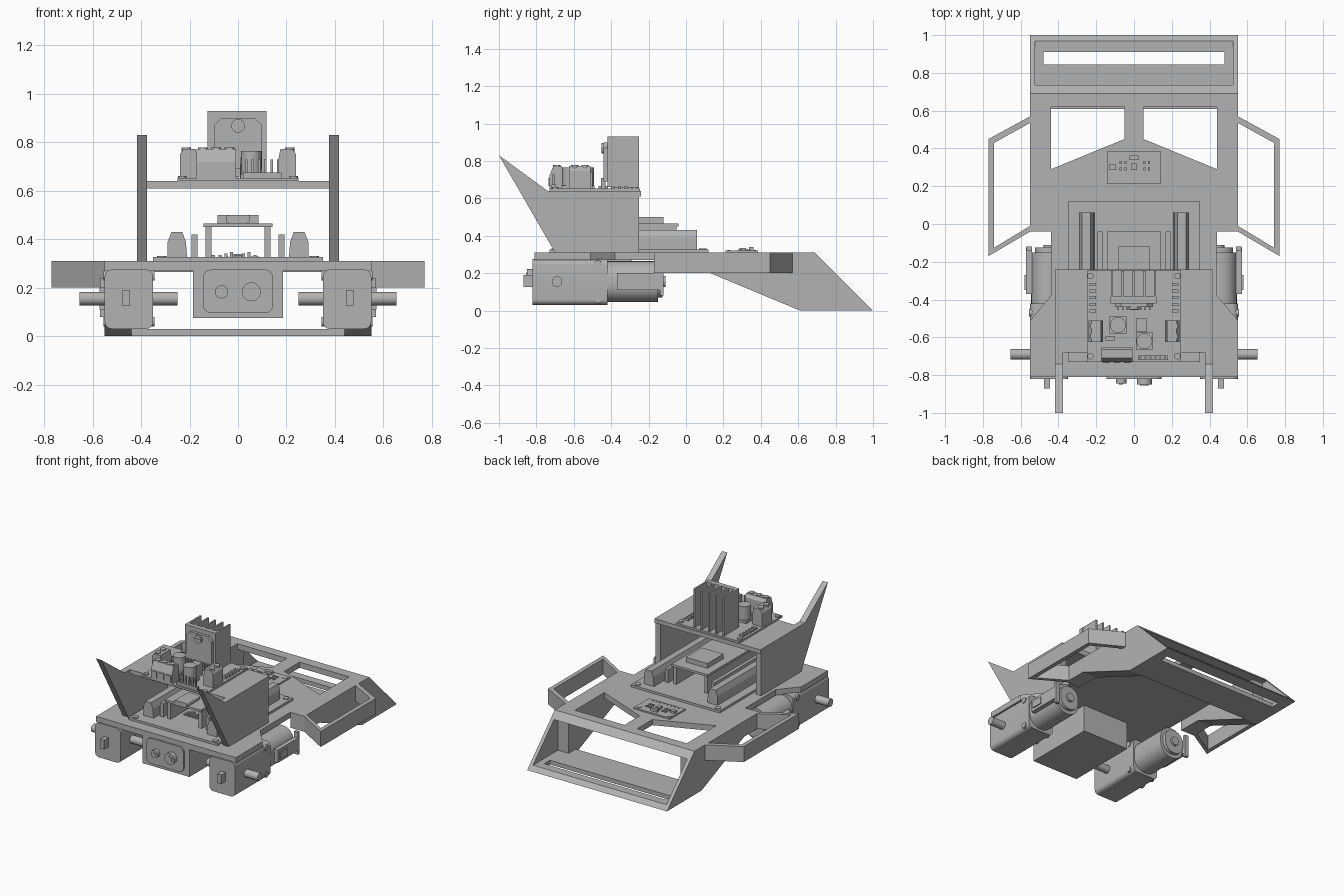
import bpy, bmesh, math
from mathutils import Vector

if "Cube" in bpy.data.objects:
    bpy.data.objects.remove(bpy.data.objects["Cube"])

GREY = (0.45, 0.45, 0.45, 1)
grey = bpy.data.materials.new("plain_grey")
grey.use_nodes = True
grey.diffuse_color = GREY
grey.node_tree.nodes["Principled BSDF"].inputs["Base Color"].default_value = GREY


def prism(name, pts, axis, a, b, mirror=False, smooth=False):
    """Extrude a 2D outline along an axis from a to b."""
    place = {"x": lambda p, t: (t, p[0], p[1]),
             "y": lambda p, t: (p[0], t, p[1]),
             "z": lambda p, t: (p[0], p[1], t)}[axis]
    bm = bmesh.new()
    low = [bm.verts.new(place(p, a)) for p in pts]
    high = [bm.verts.new(place(p, b)) for p in pts]
    bm.faces.new(low)
    bm.faces.new(high)
    for i in range(len(pts)):
        j = (i + 1) % len(pts)
        bm.faces.new((low[i], low[j], high[j], high[i]))
    bmesh.ops.recalc_face_normals(bm, faces=bm.faces)
    mesh = bpy.data.meshes.new(name)
    bm.to_mesh(mesh)
    bm.free()
    mesh.materials.append(grey)
    ob = bpy.data.objects.new(name, mesh)
    bpy.context.collection.objects.link(ob)
    if smooth:
        bpy.ops.object.select_all(action="DESELECT")
        ob.select_set(True)
        bpy.context.view_layer.objects.active = ob
        bpy.ops.object.shade_smooth_by_angle(angle=math.radians(35))
    if mirror:
        ob.modifiers.new("mirror", "MIRROR")
    return ob


def box(name, x0, x1, y0, y1, z0, z1, mirror=False):
    return prism(name, [(x0, y0), (x1, y0), (x1, y1), (x0, y1)], "z", z0, z1, mirror)


def rod(name, c, r, axis, a, b, mirror=False, sides=24):
    pts = [(c[0] + r * math.cos(math.tau * i / sides),
            c[1] + r * math.sin(math.tau * i / sides)) for i in range(sides)]
    return prism(name, pts, axis, a, b, mirror, True)


def rounded(x0, x1, z0, z1, r, steps=6):
    pts = []
    corners = [(x1 - r, z1 - r), (x0 + r, z1 - r), (x0 + r, z0 + r), (x1 - r, z0 + r)]
    for k, (cx, cz) in enumerate(corners):
        for i in range(steps + 1):
            t = math.pi / 2 * (k + i / steps)
            pts.append((cx + r * math.cos(t), cz + r * math.sin(t)))
    return pts


# Chassis deck with two windows
right = [(.55, -.81), (.55, -.51), (.44, -.38), (.44, -.04), (.55, -.04), (.55, .69),
         (.44, .69), (.44, .29), (.05, .45), (.05, .69)]
prism("deck", right + [(-x, y) for x, y in reversed(right)], "z", .27, .31)
box("deck_rear_bar", -.44, .44, .62, .69, .27, .31)

# Rear ramp: side walls, rails and slotted floor
wall = [(-.04, .31), (-.04, .2), (.13, .2), (.61, 0), (1, 0), (.69, .31)]
prism("ramp_side_wall", wall, "x", .525, .55, True)
inner = [(-.04, .28), (-.04, .2), (.13, .2), (.61, 0), (.69, 0), (.69, .28)]
prism("ramp_inner_wall", inner, "x", .44, .53, True)
prism("ramp_top_rail", [(.66, .31), (.69, .31), (.735, .265), (.66, .265)], "x", -.53, .53)
prism("ramp_bottom_rail", [(.94, 0), (1, 0), (.97, .03), (.94, .03)], "x", -.53, .53)
box("ramp_floor_inner", -.53, .53, .61, .845, 0, .03)
box("ramp_floor_outer", -.53, .53, .91, .95, 0, .03)
box("ramp_floor_end", .48, .53, .845, .91, 0, .03, True)

# Side bumper hoops
hoop = [(.55, .57), (.77, .45), (.77, -.17), (.55, -.04),
        (.55, -.01), (.74, -.125), (.74, .43), (.55, .535)]
prism("side_hoop", hoop, "z", .2, .31, True)

# Gear motors
prism("gearbox", rounded(.35, .55, .03, .275, .03), "y", -.82, -.42, True, True)
prism("motor_can", rounded(.355, .545, .045, .265, .09), "y", -.42, -.15, True, True)
prism("motor_cap", rounded(.375, .525, .07, .24, .07), "y", -.15, -.125, True, True)
rod("motor_end_boss", (.45, .155), .03, "y", -.125, -.11, True)
rod("axle", (-.69, .155), .028, "x", .25, .655, True)
box("gearbox_front_tab", .445, .477, -.87, -.82, .125, .19, True)
box("motor_strap", .54, .572, -.37, -.125, .11, .2, True)
box("motor_strap_clip", .57, .58, -.35, -.27, .13, .18, True)
box("motor_terminal", .54, .57, -.14, -.12, .08, .24, True)
for z in (.06, .25):
    rod("gearbox_screw", (-.47, z), .02, "x", .345, .556, True, 16)

# Front sensor box
box("sensor_box", -.185, .185, -.81, -.29, .075, .275)
prism("sensor_face", rounded(-.145, .145, .095, .275, .035), "y", -.82, -.8, False, True)
rod("sensor_small_eye", (-.068, .183), .027, "y", -.845, -.8)
rod("sensor_large_eye", (.055, .183), .039, "y", -.85, -.8)
rod("sensor_large_lens", (.055, .183), .022, "y", -.856, -.8)
rod("sensor_small_lens", (-.068, .183), .011, "y", -.85, -.8)

# Lower circuit board with headers and module
box("lower_board", -.35, .35, -.73, .12, .31, .326)
for y in (.09, -.7):
    rod("board_screw", (.315, y), .02, "z", .32, .331, True, 16)
header = [(.21, .32), (.29, .32), (.29, .39), (.275, .43), (.23, .43), (.215, .39)]
prism("header_rail", header, "y", -.65, .06, True)
box("pin_strip", .168, .192, -.6, -.04, .32, .42, True)
box("module_leg", .11, .135, -.6, -.05, .32, .452, True)
box("module_board", -.142, .142, -.62, -.04, .45, .466)
box("module_chip", -.085, .085, -.3, -.12, .466, .5)
prism("module_socket", rounded(-.05, .05, .466, .5, .014), "y", -.65, -.5, False, True)
for i in range(7):
    box("small_part", -.08 + i * .024, -.068 + i * .024, -.5, -.45, .326, .335 + .006 * (i % 3))

# Cover with forward horns
cheek = [(-1, .83), (-.7, .31), (-.25, .31), (-.25, .64), (-.74, .64)]
prism("cover_cheek", cheek, "x", .375, .417, True)
box("cover_roof", -.417, .417, -.68, -.24, .61, .64)

# Driver board
box("driver_board", -.25, .25, -.73, -.245, .64, .653)
for y in (-.275, -.7):
    rod("driver_screw", (.23, y), .017, "z", .65, .662, True, 16)

# Heat sink
box("heat_sink_plate", -.125, .118, -.42, -.385, .66, .93)
for i in range(5):
    x = -.123 + i * .057
    box("heat_sink_fin", x, x + .012, -.4, -.25, .655, .93)
chip = [(-.1, .69), (.1, .69), (.1, .87), (.07, .9), (-.07, .9), (-.1, .87)]
prism("power_chip", chip, "y", -.44, -.41)
rod("heat_sink_screw", (0, .868), .028, "y", -.452, -.41)
box("screw_slot", -.025, .025, -.455, -.45, .865, .871)
for i in range(8):
    x = -.084 + i * .024
    box("chip_leg", x - .004, x + .004, -.455, -.43, .65, .71)

# Terminal blocks
block = [(.165, .65), (.24, .65), (.24, .75), (.225, .772), (.175, .772), (.165, .72)]
prism("side_terminal", block, "y", -.625, -.51, True)
for y in (-.54, -.595):
    rod("side_terminal_screw", (.213, y), .02, "z", .76, .778, True, 16)
front = [(-.73, .65), (-.65, .65), (-.65, .75), (-.665, .772), (-.71, .772), (-.73, .72)]
prism("front_terminal", front, "x", -.172, -.008)
for i in range(3):
    rod("front_terminal_screw", (-.145 + i * .055, -.69), .02, "z", .76, .778, sides=16)
    box("front_terminal_port", -.163 + i * .055, -.127 + i * .055, -.735, -.729, .665, .71)

# Capacitors, pins and small parts
for x, y in ((-.085, -.535), (.055, -.62)):
    box("capacitor_base", x - .045, x + .045, y - .045, y + .045, .65, .67)
    rod("capacitor", (x, y), .042, "z", .66, .765)
box("regulator", .01, .07, -.57, -.5, .65, .74)
box("jumper", -.15, -.1, -.617, -.595, .65, .68)
box("pin_header", .02, .18, -.72, -.695, .65, .675)
for i in range(6):
    x = .035 + i * .026
    box("header_pin", x - .005, x + .005, -.713, -.702, .67, .73)
for i in range(5):
    y = -.32 - i * .035
    box("diode", .2, .235, y - .008, y + .008, .65, .665, True)

# Rear sensor board
box("rear_board", -.143, .143, .212, .385, .31, .32)
rod("rear_board_hole", (.12, .355), .018, "z", .315, .323, True, 16)
box("rear_chip", -.015, .015, .285, .32, .32, .335)
box("rear_button", -.025, .025, .338, .362, .32, .34)
box("rear_regulator", -.13, -.095, .285, .315, .32, .335)
for i in range(8):
    rod("rear_pin", (-.1 + i * .0286, .228), .007, "z", .31, .324, sides=10)
for x in (-.07, -.045, .055, .08):
    for y in (.29, .325):
        box("rear_resistor", x - .006, x + .006, y - .008, y + .008, .32, .328)
